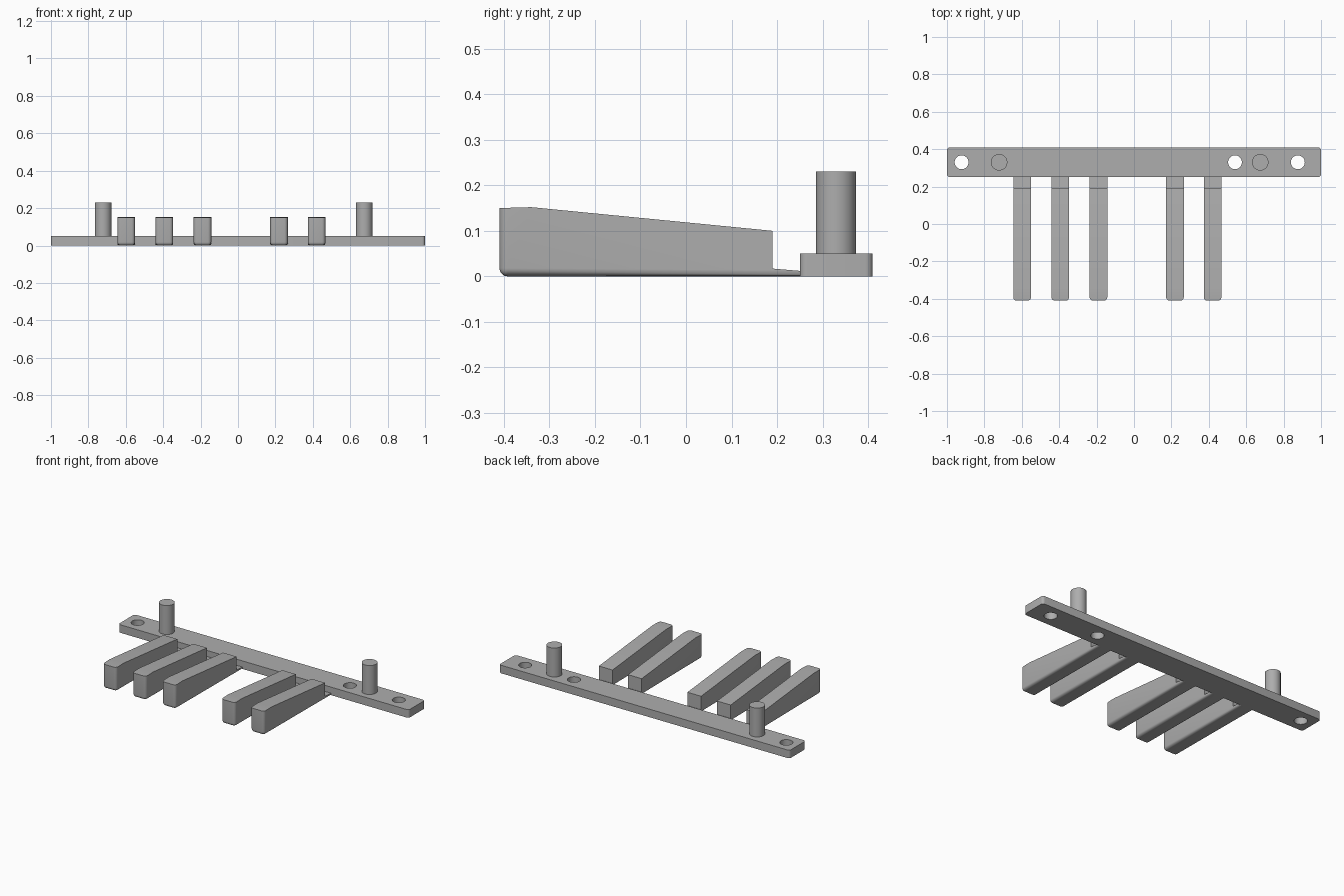
import bpy, bmesh

cube = bpy.data.objects.get("Cube")
if cube:
    bpy.data.objects.remove(cube, do_unlink=True)

grey = bpy.data.materials.new("plain_grey")
grey.use_nodes = True
colour = (0.42, 0.42, 0.42, 1)
grey.diffuse_color = colour
grey.node_tree.nodes["Principled BSDF"].inputs["Base Color"].default_value = colour

BAR_Y, BAR_TOP = 0.33, 0.05
KEY_FRONT, KEY_REAR, KEY_WIDTH, ROUND = -0.41, 0.25, 0.094, 0.018


def finish(ob):
    """Give a part its colour and shading."""
    ob.data.materials.clear()
    ob.data.materials.append(grey)
    bpy.ops.object.select_all(action="DESELECT")
    ob.select_set(True)
    bpy.context.view_layer.objects.active = ob
    bpy.ops.object.shade_smooth_by_angle(angle=0.6)


def cylinder(name, x, radius, z0, z1):
    bpy.ops.mesh.primitive_cylinder_add(
        vertices=48, radius=radius, depth=z1 - z0, location=(x, BAR_Y, (z0 + z1) / 2))
    ob = bpy.context.object
    ob.name = name
    return ob


def mesh_object(name, bm, x=0):
    bmesh.ops.recalc_face_normals(bm, faces=bm.faces)
    mesh = bpy.data.meshes.new(name)
    bm.to_mesh(mesh)
    bm.free()
    ob = bpy.data.objects.new(name, mesh)
    ob.location.x = x
    bpy.context.collection.objects.link(ob)
    return ob


def make_key(name, x):
    # Side profile: raised sloping body with a thin tab at the rear
    profile = [(KEY_FRONT, 0), (KEY_REAR, 0), (KEY_REAR, 0.012), (0.19, 0.017),
               (0.19, 0.1), (-0.34, 0.152), (KEY_FRONT, 0.15)]
    bm = bmesh.new()
    face = bm.faces.new([bm.verts.new((-KEY_WIDTH / 2, y, z)) for y, z in profile])
    out = bmesh.ops.extrude_face_region(bm, geom=[face])["geom"]
    bmesh.ops.translate(bm, vec=(KEY_WIDTH, 0, 0),
                        verts=[v for v in out if isinstance(v, bmesh.types.BMVert)])
    bmesh.ops.recalc_face_normals(bm, faces=bm.faces)

    # Round the underside edges and the upright front corners
    def is_rounded(e):
        a, b = (v.co for v in e.verts)
        bottom = max(a.z, b.z) < 0.001 and min(a.y, b.y) < 0
        upright = max(a.y, b.y) < KEY_FRONT + 0.001 and abs(a.x - b.x) < 0.001
        return bottom or upright

    bmesh.ops.bevel(bm, geom=[e for e in bm.edges if is_rounded(e)], offset=ROUND,
                    segments=5, profile=0.5, affect="EDGES", clamp_overlap=False)
    # The rounding gets shallower towards the thin tab
    for v in bm.verts:
        if v.co.y > KEY_REAR - 0.01 and abs(v.co.z - 0.012) > 0.0001:
            v.co.z *= 0.5
    finish(mesh_object(name, bm, x))


# Mounting bar with rounded upright corners
bm = bmesh.new()
bmesh.ops.create_cube(bm, size=1)
for v in bm.verts:
    v.co = (v.co.x * 2, BAR_Y + v.co.y * 0.16, (v.co.z + 0.5) * BAR_TOP)
corners = [e for e in bm.edges if abs(e.verts[0].co.z - e.verts[1].co.z) > 0.01]
bmesh.ops.bevel(bm, geom=corners, offset=0.016, segments=5, profile=0.5, affect="EDGES")
bar = mesh_object("mounting_bar", bm)

# Screw holes through the bar
for x in (-0.922, 0.54, 0.876):
    cutter = cylinder("hole_cutter", x, 0.037, -0.05, 0.1)
    cutter.hide_render = True
    bpy.context.view_layer.objects.active = bar
    mod = bar.modifiers.new("hole", "BOOLEAN")
    mod.operation = "DIFFERENCE"
    mod.solver = "EXACT"
    mod.object = cutter
    bpy.ops.object.modifier_apply(modifier=mod.name)
    bpy.data.objects.remove(cutter, do_unlink=True)
finish(bar)

# Upright pins
for name, x in (("right_pin", -0.721), ("left_pin", 0.675)):
    finish(cylinder(name, x, 0.044, BAR_TOP - 0.005, 0.23))

# Keys: a group of three and a group of two
for i, x in enumerate((-0.598, -0.394, -0.19, 0.219, 0.42)):
    make_key(f"key_{i + 1}", x)
